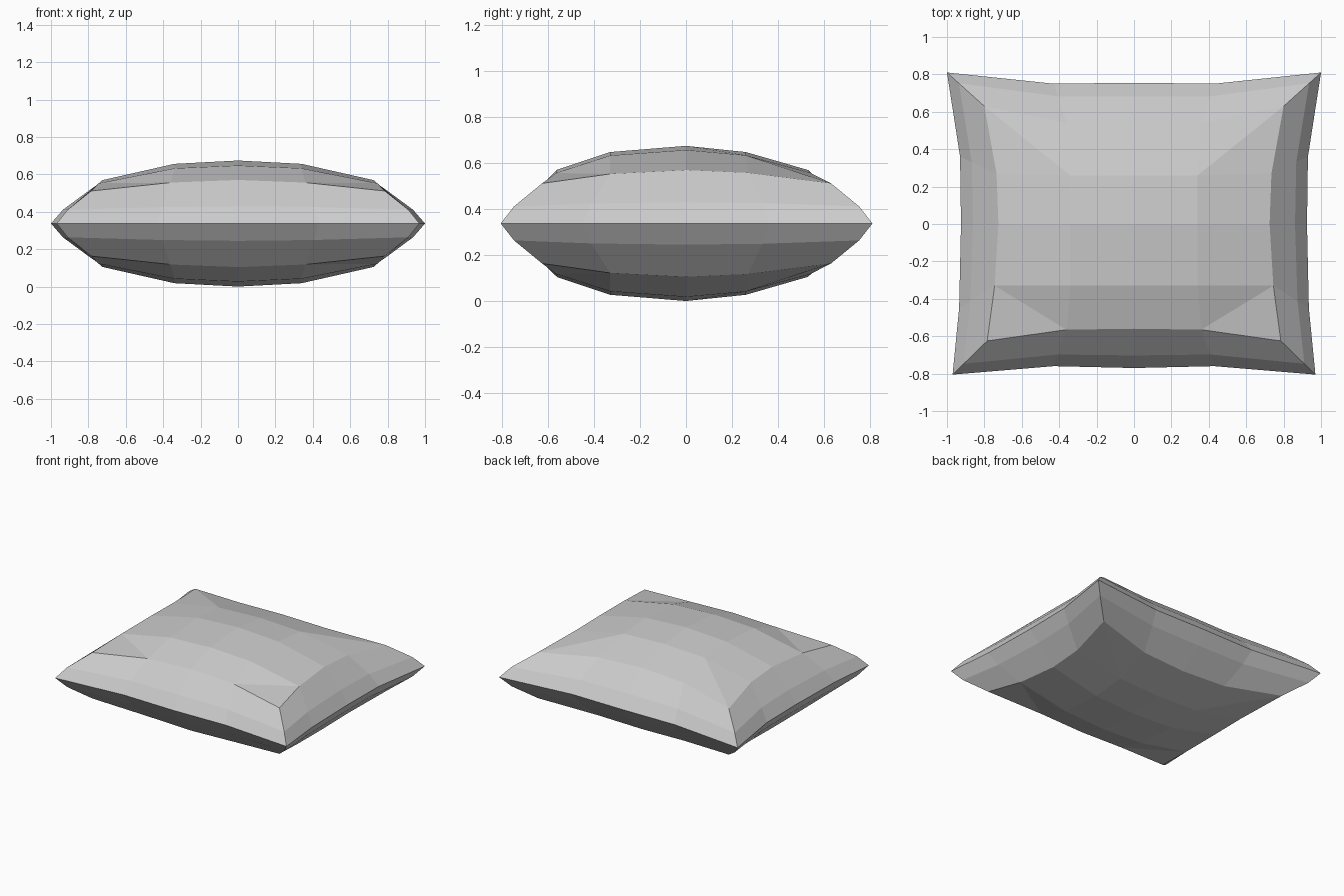
import bpy, bmesh
from mathutils import Vector

if "Cube" in bpy.data.objects:
    bpy.data.objects.remove(bpy.data.objects["Cube"])

MID = 0.337  # height of the seam

# Right half of each ring, front centre round to back centre, heights above the seam
seam = [Vector((x, y, 0)) for x, y in (
    (0, -.77), (.43, -.76), (.97, -.805), (.935, -.45), (.925, 0),
    (.93, .36), (1, .81), (.43, .75), (0, .755))]
shoulder = [Vector(p) for p in (
    (0, -.56, .233), (.36, -.565, .219), (.785, -.625, .174), (.745, -.33, .215),
    (.725, 0, .232), (.735, .27, .22), (.8, .63, .174), (.36, .54, .22), (0, .53, .232))]
crown = [Vector(p) for p in (
    (0, -.33, .31), (.34, -.33, .295), (.34, 0, .319), (.34, .26, .296), (0, .26, .31))]
# Slightly puffed ring between seam and shoulder
puff = [a.lerp(b, .32) + Vector((0, 0, .018)) for a, b in zip(seam, shoulder)]

bm = bmesh.new()
s, p, r, n = [[bm.verts.new(v) for v in ring] for ring in (seam, puff, shoulder, crown)]
c = bm.verts.new((0, 0, MID))

# Side bands
for a, b in ((s, p), (p, r)):
    for i in range(8):
        bm.faces.new((a[i], a[i + 1], b[i + 1], b[i]))

# Top patch
for f in ((r[0], r[1], n[1], n[0]), (r[1], r[2], r[3]), (r[1], r[3], n[1]),
          (n[1], r[3], r[4], n[2]), (n[2], r[4], r[5], n[3]),
          (r[5], r[6], n[3]), (r[6], r[7], n[3]), (n[3], r[7], r[8], n[4]),
          (n[0], n[1], n[2], c), (c, n[2], n[3], n[4])):
    bm.faces.new(f)

mesh = bpy.data.meshes.new("pillow")
bm.to_mesh(mesh)
bm.free()
pillow = bpy.data.objects.new("pillow", mesh)
pillow.location.z = MID
bpy.context.collection.objects.link(pillow)

# Mirror to the left half and the underside
mod = pillow.modifiers.new("mirror", 'MIRROR')
mod.use_axis = (True, False, True)
mod.merge_threshold = 0.001
